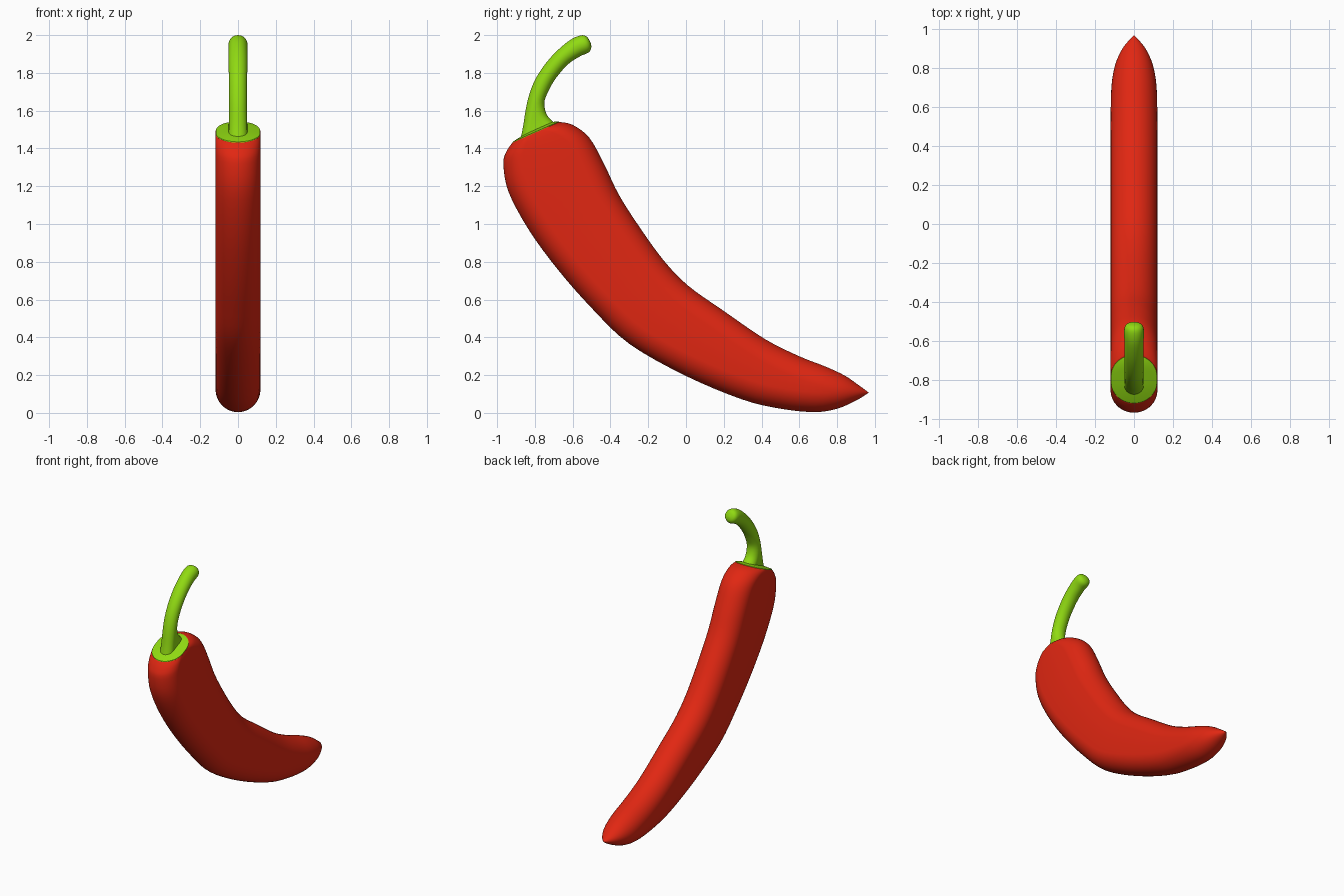
import bpy, bmesh, math
from mathutils import Vector

if "Cube" in bpy.data.objects:
    bpy.data.objects.remove(bpy.data.objects["Cube"])


def material(name, color):
    m = bpy.data.materials.new(name)
    m.diffuse_color = color
    m.use_nodes = True
    m.node_tree.nodes["Principled BSDF"].inputs["Base Color"].default_value = m.diffuse_color
    return m


def spline(p0, p1, p2, p3, t):
    return 0.5 * (2 * p1 + (p2 - p0) * t + (2 * p0 - 5 * p1 + 4 * p2 - p3) * t * t
                  + (3 * p1 - p0 - 3 * p2 + p3) * t ** 3)


def loft(name, stations, mat, steps=4, n=40, angle=40):
    """Stations: left y, left z, right y, right z, half width in x."""
    pts = [Vector(s) for s in stations]
    rows = []
    for i in range(len(pts) - 1):
        a, b = pts[max(i - 1, 0)], pts[min(i + 2, len(pts) - 1)]
        rows += [spline(a, pts[i], pts[i + 1], b, k / steps) for k in range(steps)]
    rows.append(pts[-1])
    bm = bmesh.new()
    rings = []
    for ly, lz, ry, rz, w in rows:
        left, right = Vector((0, ly, lz)), Vector((0, ry, rz))
        mid, half = (left + right) / 2, (right - left) / 2
        h = max(half.length, 1e-5)
        flat = max(h - w, 0)          # straight side of the oblong section
        ring = []
        for k in range(n):
            a = 2 * math.pi * (k + 0.5) / n
            c, s = math.cos(a), math.sin(a)
            d = math.copysign(flat, c) + (h - flat) * c
            ring.append(bm.verts.new(mid + half * (d / h) + Vector((w * s, 0, 0))))
        rings.append(ring)
    for r, q in zip(rings, rings[1:]):
        for k in range(n):
            j = (k + 1) % n
            bm.faces.new((r[k], r[j], q[j], q[k]))
    bm.faces.new(rings[0])
    bm.faces.new(rings[-1])
    bmesh.ops.recalc_face_normals(bm, faces=bm.faces)
    me = bpy.data.meshes.new(name)
    bm.to_mesh(me)
    bm.free()
    me.materials.append(mat)
    ob = bpy.data.objects.new(name, me)
    bpy.context.collection.objects.link(ob)
    bpy.ops.object.select_all(action='DESELECT')
    ob.select_set(True)
    bpy.context.view_layer.objects.active = ob
    bpy.ops.object.shade_smooth_by_angle(angle=math.radians(angle))
    return ob


red = material("red_skin", (0.75, 0.02, 0.006, 1))
green = material("green_stem", (0.28, 0.7, 0.006, 1))

# Curved pepper body, from the shoulder down to the pointed tip
loft("pepper_body", [
    (-0.92, 1.43, -0.67, 1.54, 0.118),
    (-0.95, 1.385, -0.60, 1.525, 0.12),
    (-0.967, 1.32, -0.51, 1.455, 0.12),
    (-0.94, 1.17, -0.43, 1.31, 0.12),
    (-0.83, 0.965, -0.355, 1.155, 0.12),
    (-0.68, 0.76, -0.25, 0.99, 0.12),
    (-0.5, 0.555, -0.12, 0.81, 0.12),
    (-0.3, 0.365, 0.01, 0.675, 0.12),
    (0.0, 0.195, 0.2, 0.54, 0.12),
    (0.3, 0.07, 0.42, 0.39, 0.12),
    (0.5, 0.022, 0.6, 0.30, 0.12),
    (0.68, 0.004, 0.74, 0.245, 0.115),
    (0.8, 0.022, 0.84, 0.198, 0.095),
    (0.9, 0.065, 0.91, 0.15, 0.055),
    (0.965, 0.105, 0.966, 0.109, 0.003),
], red)

# Green collar, a shallow cap inside the shoulder rim
loft("collar", [
    (-0.92, 1.428, -0.67, 1.538, 0.118),
    (-0.918, 1.435, -0.672, 1.543, 0.117),
    (-0.86, 1.472, -0.705, 1.541, 0.05),
], green, steps=1)

# Bent stem with a flared foot and rounded end
loft("stem", [
    (-0.875, 1.455, -0.69, 1.53, 0.05),
    (-0.862, 1.52, -0.735, 1.575, 0.048),
    (-0.842, 1.64, -0.75, 1.64, 0.048),
    (-0.81, 1.74, -0.73, 1.70, 0.048),
    (-0.765, 1.82, -0.69, 1.77, 0.049),
    (-0.70, 1.90, -0.625, 1.845, 0.05),
    (-0.62, 1.97, -0.56, 1.888, 0.05),
    (-0.56, 1.998, -0.517, 1.907, 0.05),
    (-0.527, 1.993, -0.502, 1.93, 0.036),
    (-0.507, 1.965, -0.503, 1.955, 0.005),
], green, angle=60)
